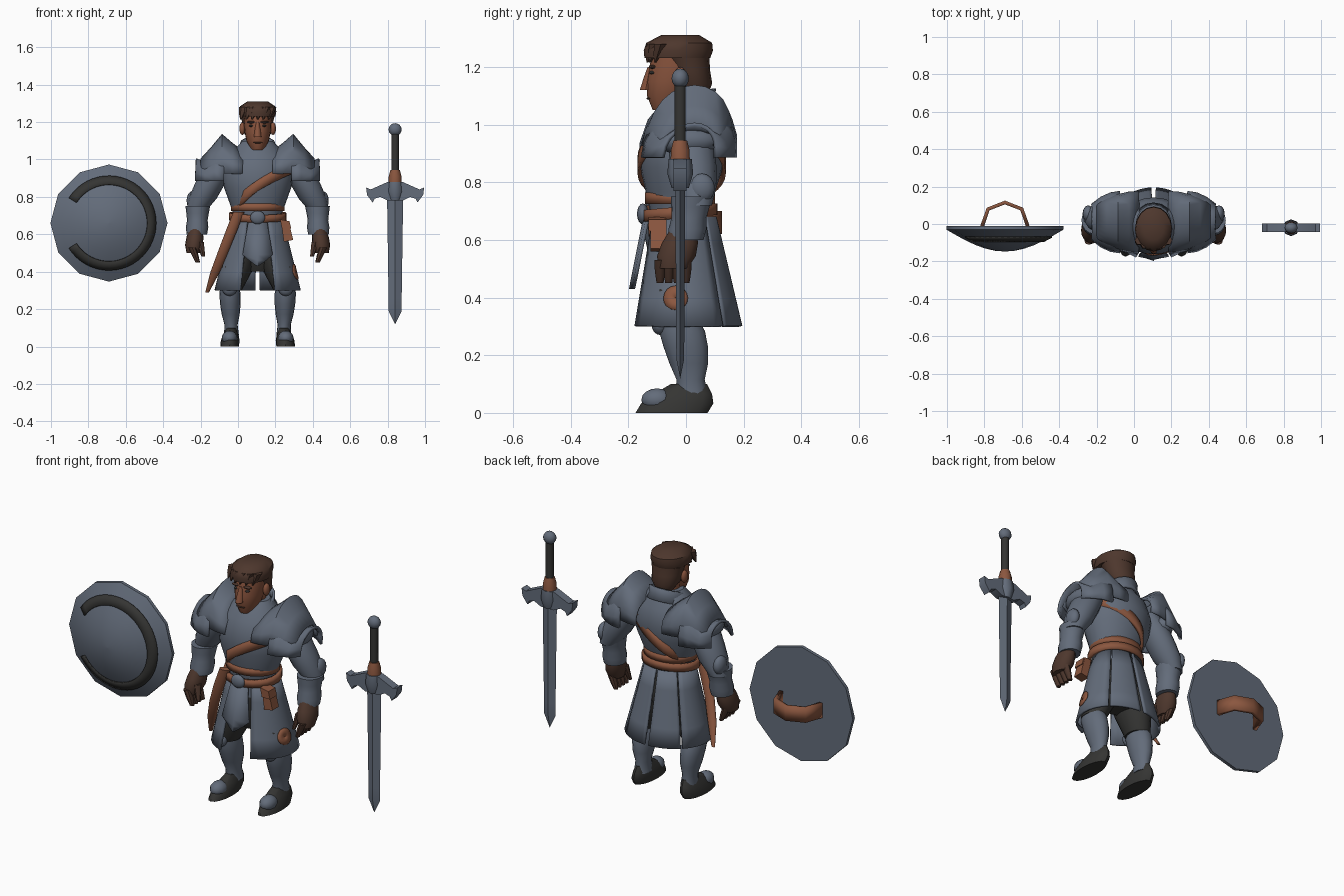
import bpy, bmesh
from math import sin, cos, pi, radians
from mathutils import Vector

cube = bpy.data.objects.get("Cube")
if cube:
    bpy.data.objects.remove(cube)

BODY, SHIELD, SWORD = Vector((.105, 0, 0)), Vector((-.69, 0, .66)), Vector((.84, -.02, 0))


def material(name, *colour):
    mat = bpy.data.materials.new(name)
    mat.diffuse_color = (*colour, 1)
    mat.use_nodes = True
    shader = next(node for node in mat.node_tree.nodes if node.type == 'BSDF_PRINCIPLED')
    shader.inputs["Base Color"].default_value = (*colour, 1)
    return mat


steel = material("blue_grey_steel", .125, .15, .195)
charcoal = material("charcoal_cloth", .035, .035, .033)
leather = material("brown_leather", .26, .095, .05)
skin = material("tan_skin", .24, .085, .045)
dark_brown = material("dark_brown", .075, .038, .026)


def finish(obj, mat, angle):
    """Assign the colour and smooth everything except sharp edges."""
    obj.data.materials.append(mat)
    bpy.ops.object.select_all(action='DESELECT')
    obj.select_set(True)
    bpy.context.view_layer.objects.active = obj
    bpy.ops.object.shade_smooth_by_angle(angle=radians(angle))


def grid(name, rows, mat, closed=True, caps=True, thick=0, origin=BODY, angle=45):
    """Skin a surface over rows of points with equal counts."""
    bm = bmesh.new()
    loops = [[bm.verts.new(point) for point in row] for row in rows]
    for low, high in zip(loops, loops[1:]):
        edges = list(zip(low, low[1:], high[1:], high))
        if closed:
            edges.append((low[-1], low[0], high[0], high[-1]))
        for corners in edges:
            bm.faces.new(corners)
    if closed and caps:
        bm.faces.new(loops[0])
        bm.faces.new(loops[-1])
    bmesh.ops.recalc_face_normals(bm, faces=bm.faces[:])
    mesh = bpy.data.meshes.new(name)
    bm.to_mesh(mesh)
    bm.free()
    obj = bpy.data.objects.new(name, mesh)
    obj.location = origin
    bpy.context.collection.objects.link(obj)
    if thick:
        solid = obj.modifiers.new("thickness", 'SOLIDIFY')
        solid.thickness = thick
        solid.offset = 0
    finish(obj, mat, angle)


def circle(count):
    return [2 * pi * i / count for i in range(count)]


def tube(name, start, end, widths, mat, depth=1, bow=0, tilt=0, sides=16, side=1, **options):
    """Level ellipses spaced evenly from start to end, one for each width."""
    rows = []
    for i, width in enumerate(widths):
        t = i / (len(widths) - 1)
        x, y, z = Vector(start).lerp(Vector(end), t)
        y += bow * sin(pi * t)
        rows.append([(side * (x + width * cos(a)), y + depth * width * sin(a), z + tilt * width * sin(a))
                     for a in circle(sides)])
    grid(name, rows, mat, **options)


def ball(name, centre, radii, mat, origin=BODY):
    bpy.ops.mesh.primitive_uv_sphere_add(segments=12, ring_count=8, location=origin + Vector(centre))
    obj = bpy.context.object
    obj.name = name
    obj.scale = radii
    finish(obj, mat, 45)


def plate(name, outline, y, depth, mat, origin=BODY):
    """Extrude a front outline through a depth."""
    rows = [[(x, y + shift, z) for x, z in outline] for shift in (-depth / 2, depth / 2)]
    grid(name, rows, mat, origin=origin, angle=30)


# Torso, collar and neck
tube("torso", (0, -.03, .6), (0, 0, 1.1), (.12, .12, .15, .18, .19, .16, .08), steel, depth=.8, sides=24)
tube("collar", (0, .01, 1.02), (0, .01, 1.09), (.1, .085, .088), steel, tilt=.4, caps=False, thick=.012)
tube("neck", (0, .01, 1), (0, -.01, 1.14), (.06, .055), skin)

# Strap tilted from the left shoulder to the right hip
strap = []
for lift in (-.03, 0, .03):
    strap.append([((.15 + .045 * cos(a)) * cos(a), -.015 + .145 * sin(a), .86 + .1 * cos(a) + lift)
                  for a in circle(32)])
grid("shoulder_strap", strap, leather, caps=False, thick=.016)

# Belts, buckle and pouch
for label, height, width, slope in (("upper", .725, .135, 0), ("lower", .675, .145, .08)):
    tube(f"{label}_belt", (0, -.02, height), (0, -.02, height + .04), (width, width), leather,
         depth=.84, tilt=slope, sides=24, caps=False, thick=.016)
ball("buckle", (0, -.15, .69), (.04, .02, .036), steel)
plate("belt_pouch", [(.125, .67), (.165, .67), (.19, .57), (.14, .56)], -.095, .055, leather)
plate("pouch_flap", [(.12, .68), (.17, .67), (.18, .63), (.13, .63)], -.1, .06, leather)


# Coat skirt in four flared panels
def skirt_point(degrees, drop, out=0):
    a = radians(degrees)
    x = .13 + .095 * drop + out
    y = .11 + .08 * drop + out
    return Vector((x * cos(a), y * sin(a) - .01 * (1 - drop), .68 - .38 * drop))


sides = {"left": 1, "right": -1}
for label, side in sides.items():
    for part, start, end in (("side", -66, 41), ("back", 43, 87)):
        rows = []
        for level in range(5):
            arc = [skirt_point(start + (end - start) * i / 10, level / 4) for i in range(11)]
            rows.append([(side * x, y, z) for x, y, z in arc])
        grid(f"{label}_{part}_skirt", rows, steel, closed=False, thick=.012)

patch = [[skirt_point(-11 + 14 * r * cos(a), .74 + .11 * r * sin(a), .008) for a in circle(16)]
         for r in (.01, .5, 1)]
grid("skirt_patch", patch, leather, caps=False, thick=.006)

# Pointed front tabard, leaning forward at the tip
tabard = []
for drop, width in ((0, .045), (.2, .08), (.23, .045), (.26, .002)):
    tabard.append([(width * k, -.14 - .2 * drop + .01 * abs(k), .69 - drop) for k in (-1, 0, 1)])
grid("front_tabard", tabard, steel, closed=False, thick=.012)

# Scabbard on the right hip and breeches under the coat
tube("scabbard", (-.27, 0, .29), (-.1, -.12, .72), (.01, .025, .028, .03, .03), leather, depth=.6, bow=-.03)
tube("breeches_hips", (0, -.01, .4), (0, -.02, .64), (.07, .14, .12), charcoal, depth=.8)


def pauldron(name, side, inner, outer, base, crests):
    """Arches over the shoulder that shrink outward."""
    rows = []
    last = len(crests) - 1
    for i, crest in enumerate(crests):
        x = inner + (outer - inner) * i / last
        reach = .16 - .07 * (i / last) ** 2
        bend = [pi * (k / 12 - .5) for k in range(13)]
        rows.append([(side * x, .01 + reach * sin(a) + .02 * cos(a), base + (crest - base) * abs(cos(a)) ** .8)
                     for a in bend])
    grid(name, rows, steel, closed=False, thick=.014)


for label, side in sides.items():
    def limb(part, start, end, widths, mat, **options):
        tube(f"{label}_{part}", start, end, widths, mat, side=side, **options)

    def knob(part, x, y, z, radii, mat):
        ball(f"{label}_{part}", (side * x, y, z), radii, mat)

    # Legs
    limb("breeches", (.07, -.01, .55), (.145, -.02, .3), (.08, .09, .06), charcoal, depth=1.2)
    limb("greave", (.14, .02, .06), (.15, -.03, .34), (.04, .035, .048, .055, .057, .045), steel,
         depth=1.4, bow=.01)
    limb("boot", (.15, -.05, 0), (.14, .01, .1), (.05, .05, .04, .025), charcoal, depth=2.5)
    knob("knee_plate", .15, -.09, .31, (.04, .03, .04), steel)
    knob("boot_plate", .15, -.1, .045, (.042, .055, .04), steel)

    # Arms and gloves
    limb("upper_arm", (.19, .01, 1), (.33, .04, .72), (.06, .08, .08, .075, .05), steel)
    limb("bracer", (.325, 0, .6), (.32, .02, .75), (.055, .06, .055, .06, .066), steel, depth=1.1)
    limb("glove", (.345, -.045, .5), (.33, -.01, .63), (.035, .048, .045, .035), dark_brown, depth=1.4)
    for k in range(4):
        y = -.09 + .03 * k
        limb(f"finger_{k + 1}", (.32, y, .45), (.35, y, .53), (.012, .018, .02), dark_brown, sides=8)
    limb("thumb", (.29, -.08, .48), (.31, -.06, .56), (.01, .016, .022), dark_brown, sides=8)
    knob("elbow_plate", .35, .055, .78, (.03, .045, .05), steel)

    # Layered shoulder armour
    pauldron(f"{label}_pauldron_top", side, .08, .3, .925, (1.04, 1.08, 1.13, 1.06, 1))
    pauldron(f"{label}_pauldron_edge", side, .18, .33, .885, (1.06, 1.03, .98, 1))
    knob("shoulder_cap", .245, .01, .945, (.07, .11, .055), steel)

    # Ears, brows and eyes
    knob("ear", .082, -.02, 1.165, (.016, .022, .034), skin)
    knob("brow", .034, -.117, 1.2, (.024, .012, .007), dark_brown)
    knob("eye", .034, -.117, 1.18, (.013, .01, .006), charcoal)

# Head
tube("head", (0, -.07, 1.05), (0, -.02, 1.25), (.035, .06, .07, .073, .073), skin, depth=1.3, sides=20)
tube("nose", (0, -.14, 1.12), (0, -.125, 1.2), (.02, .015, .008), skin, sides=8)
ball("mouth", (0, -.128, 1.09), (.026, .01, .004), dark_brown)

# Hair with a tufted fringe
tube("hair_back", (0, .035, 1.1), (0, 0, 1.23), (.045, .075, .08, .09), dark_brown, depth=.9)
tube("hair_top", (0, -.03, 1.23), (0, -.02, 1.31), (.095, .1, .095, .055), dark_brown, depth=1.2)
for k in range(6):
    x = .03 * k - .075
    y = 5 * x * x - .135
    tube(f"fringe_{k + 1}", (x - .015, y, 1.215), (x, y + .02, 1.28), (.004, .018, .026), dark_brown, sides=6)


# Shield: twelve-sided dome, painted arc and bent handle
def dome_row(radius, angles, lift=0):
    y = -.03 - .117 * cos(pi / 2 * radius / .313) - lift
    return [(radius * cos(a), y, radius * sin(a)) for a in angles]


rim = circle(12)
dome = [dome_row(.313 * max(step, .02) / 6, rim) for step in range(7)]
dome.append([(x, -.012, z) for x, _, z in dome[-1]])
grid("shield", dome, steel, origin=SHIELD, angle=35)
sweep = [radians(148) * (i / 20 - 1) for i in range(41)]
grid("shield_arc", [dome_row(radius, sweep, .004) for radius in (.205, .23, .252)], charcoal,
     closed=False, thick=.006, origin=SHIELD)
handle = [(-.122, -.012), (-.09, .08), (0, .115), (.09, .08), (.122, -.012)]
grid("shield_handle", [[(x, y, -.04), (x, y, .04)] for x, y in handle], leather, closed=False,
     thick=.02, origin=SHIELD, angle=20)


# Sword
def sword_part(name, bottom, top, widths, mat, **options):
    tube(name, (0, 0, bottom), (0, 0, top), widths, mat, origin=SWORD, **options)


sword_part("sword_blade", .12, .8, [.001] + [.034 + .001 * i for i in range(10)], steel,
           depth=.4, sides=4, angle=15)
half = [(.04, .88), (.13, .84), (.155, .85), (.15, .81), (.12, .77), (.11, .79), (.08, .8), (.04, .78)]
plate("sword_guard", half + [(-x, z) for x, z in reversed(half)], 0, .045, steel, origin=SWORD)
sword_part("guard_boss", .78, .88, (.03, .045, .04), steel, sides=8)
sword_part("grip_collar", .875, .945, (.035, .034, .025), leather, sides=10)
sword_part("sword_grip", .93, 1.14, (.02, .02), charcoal, sides=10)
ball("pommel", (0, 0, 1.16), (.035, .03, .034), steel, origin=SWORD)
